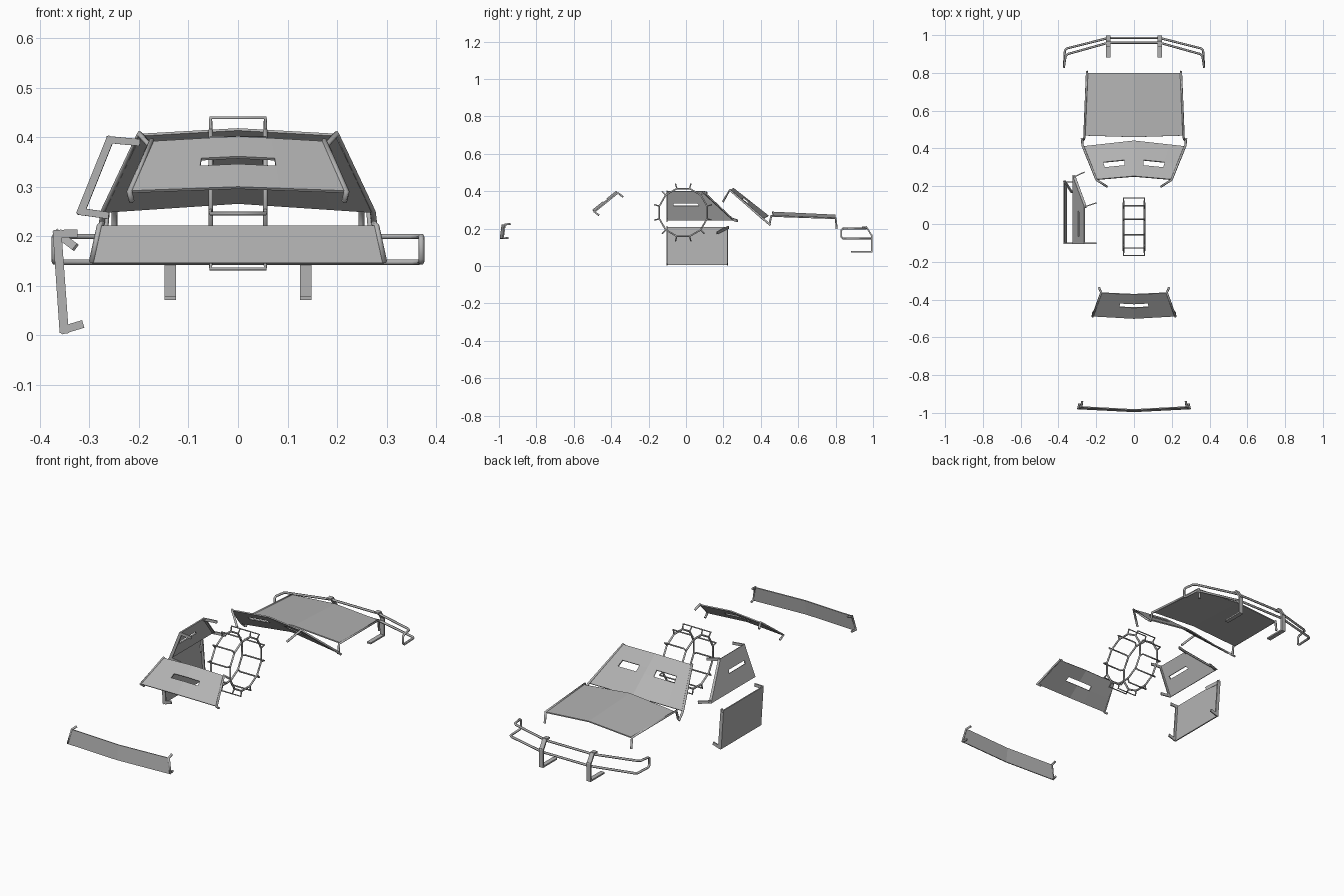
import bpy, bmesh, math
from mathutils import Vector, Matrix

cube = bpy.data.objects.get("Cube")
if cube:
    bpy.data.objects.remove(cube, do_unlink=True)

steel = bpy.data.materials.new("plain_grey_steel")
steel.use_nodes = True
GREY = (0.45, 0.45, 0.45, 1)
steel.diffuse_color = GREY
steel.node_tree.nodes["Principled BSDF"].inputs["Base Color"].default_value = GREY


def finish(name, bm):
    bmesh.ops.recalc_face_normals(bm, faces=bm.faces[:])
    mesh = bpy.data.meshes.new(name)
    bm.to_mesh(mesh)
    bm.free()
    mesh.materials.append(steel)
    obj = bpy.data.objects.new(name, mesh)
    bpy.context.collection.objects.link(obj)
    return obj


def panel(name, surface, us, vs, slots=()):
    """Sheet over a u/v grid, leaving the slot cells open."""
    bm = bmesh.new()
    grid = [[bm.verts.new(surface(u, v)) for u in us] for v in vs]
    for j in range(len(vs) - 1):
        for i in range(len(us) - 1):
            if (i, j) not in slots:
                bm.faces.new((grid[j][i], grid[j][i + 1], grid[j + 1][i + 1], grid[j + 1][i]))
    loose = [v for v in bm.verts if not v.link_faces]
    bmesh.ops.delete(bm, geom=loose, context='VERTS')
    obj = finish(name, bm)
    mod = obj.modifiers.new("thickness", 'SOLIDIFY')
    mod.thickness = 0.006
    mod.offset = 0
    return obj


def creased(low_mid, low_end, top_mid, top_end):
    """Surface bent along the centre line, u from -1 to 1, v from 0 to 1."""
    lm, le, tm, te = map(Vector, (low_mid, low_end, top_mid, top_end))

    def surface(u, v):
        p = lm.lerp(le, abs(u)).lerp(tm.lerp(te, abs(u)), v)
        return Vector((math.copysign(p.x, u), p.y, p.z))
    return surface


def quad(a, b, c, d):
    a, b, c, d = map(Vector, (a, b, c, d))
    return lambda u, v: a.lerp(b, u).lerp(d.lerp(c, u), v)


def ribbon(name, pts, axis, size_axis, size_other):
    """Flat strap of box segments, size_axis measured along the axis."""
    bm = bmesh.new()
    pts = [Vector(p) for p in pts]
    for a, b in zip(pts, pts[1:]):
        d = (b - a).normalized()
        w = Vector(axis)
        w = (w - d * w.dot(d)).normalized()
        rot = Matrix((d, w, d.cross(w))).transposed().to_4x4()
        size = Matrix.Diagonal(((b - a).length + size_other, size_axis, size_other, 1))
        bmesh.ops.create_cube(bm, size=1, matrix=Matrix.Translation((a + b) / 2) @ rot @ size)
    return finish(name, bm)


def tube(name, paths, radius, closed=False, sides=1):
    """Bent bars as a mesh."""
    curve = bpy.data.curves.new(name, 'CURVE')
    curve.dimensions = '3D'
    curve.bevel_depth = radius
    curve.bevel_resolution = sides
    curve.use_fill_caps = True
    for path in paths:
        s = curve.splines.new('POLY')
        s.points.add(len(path) - 1)
        for p, co in zip(s.points, path):
            p.co = (*co, 1)
        s.use_cyclic_u = closed
    temp = bpy.data.objects.new(name + "_path", curve)
    bpy.context.collection.objects.link(temp)
    bpy.context.view_layer.update()
    mesh = bpy.data.meshes.new_from_object(temp.evaluated_get(bpy.context.evaluated_depsgraph_get()))
    bpy.data.objects.remove(temp, do_unlink=True)
    mesh.name = name
    mesh.materials.clear()
    mesh.materials.append(steel)
    obj = bpy.data.objects.new(name, mesh)
    bpy.context.collection.objects.link(obj)
    return obj


def flip(path):
    return [(-x, y, z) for x, y, z in path]


def side_rods(name, path):
    tube(name, [path, flip(path)], 0.006)


# Low panel across the -y end
panel("trunk_panel", creased((0, -0.993, 0.146), (0.295, -0.978, 0.146), (0, -0.983, 0.222), (0.277, -0.968, 0.222)),
      [-1, 0, 1], [0, 1])
side_rods("trunk_panel_hooks", [(0.288, -0.95, 0.15), (0.295, -0.978, 0.15), (0.279, -0.968, 0.222), (0.274, -0.938, 0.226)])

# Small window panel with a central slot
panel("rear_window_panel", creased((0, -0.5, 0.298), (0.215, -0.488, 0.29), (0, -0.372, 0.4), (0.172, -0.364, 0.39)),
      [-1, -0.39, 0, 0.39, 1], [0, 0.45, 0.6, 1], [(1, 1), (2, 1)])
side_rods("rear_window_hooks", [(0.215, -0.465, 0.272), (0.219, -0.49, 0.29), (0.174, -0.364, 0.392), (0.185, -0.337, 0.37)])

# Windscreen panel with two slots
panel("windscreen_panel", creased((0, 0.44, 0.268), (0.27, 0.41, 0.25), (0, 0.252, 0.416), (0.197, 0.235, 0.405)),
      [-1, -0.7, -0.22, 0, 0.22, 0.7, 1], [0, 0.52, 0.67, 1], [(1, 1), (4, 1)])
side_rods("windscreen_hooks", [(0.276, 0.452, 0.218), (0.272, 0.415, 0.25), (0.199, 0.234, 0.407), (0.143, 0.198, 0.345)])

# Bonnet panel
panel("bonnet_panel", creased((0, 0.46, 0.288), (0.262, 0.468, 0.266), (0, 0.8, 0.272), (0.246, 0.8, 0.254)),
      [-1, 0, 1], [0, 1])
side_rods("bonnet_hooks", [(0.267, 0.445, 0.22), (0.263, 0.456, 0.268), (0.249, 0.8, 0.256), (0.249, 0.806, 0.2)])

# Lower door panel with straps at both ends
panel("door_panel", quad((-0.357, -0.105, 0.005), (-0.357, 0.225, 0.005), (-0.371, 0.225, 0.21), (-0.371, -0.105, 0.21)),
      [0, 1], [0, 1])
for name, y, dy, drop in (("rear_door_strap", -0.102, 0, 0), ("front_door_strap", 0.222, -0.05, -0.025)):
    ribbon(name, [(-0.32, y, 0.021), (-0.35, y, 0.012), (-0.364, y, 0.205), (-0.332, y + dy, 0.206 + drop)],
           (0, 1, 0), 0.006, 0.016)

# Side window panel with a slot
panel("side_window_panel", quad((-0.324, -0.105, 0.246), (-0.324, 0.26, 0.246), (-0.262, 0.095, 0.4), (-0.262, -0.105, 0.4)),
      [0, 0.14, 0.62, 1], [0, 0.49, 0.59, 1], [(1, 1)])
ribbon("rear_side_window_strap", [(-0.268, -0.102, 0.243), (-0.316, -0.102, 0.25), (-0.258, -0.102, 0.395), (-0.205, -0.102, 0.39)],
       (0, 1, 0), 0.006, 0.014)
ribbon("front_side_window_strap", [(-0.268, 0.272, 0.243), (-0.316, 0.25, 0.25), (-0.258, 0.092, 0.395), (-0.205, 0.11, 0.39)],
       (-0.37, 0.93, 0), 0.006, 0.014)

# Wheel cage: two twelve-sided hoops joined by raised cleats
CY, CZ, HOOP, TIP, HALF, COUNT = -0.015, 0.287, 0.132, 0.158, 0.055, 12


def rim(x, r, k):
    a = 2 * math.pi * (k + 0.5) / COUNT
    return (x, CY + r * math.cos(a), CZ + r * math.sin(a))


tube("wheel_hoops", [[rim(x, HOOP, k) for k in range(COUNT)] for x in (-HALF, HALF)], 0.005, closed=True)
tube("wheel_cleats", [[rim(-HALF, HOOP, k), rim(-HALF, TIP, k), rim(HALF, TIP, k), rim(HALF, HOOP, k)]
                      for k in range(COUNT)], 0.004)

# Bumper: upper and lower bars forming one closed loop
upper = [(0.135, 0.96, 0.2), (0.35, 0.9, 0.2), (0.362, 0.89, 0.2), (0.37, 0.84, 0.2), (0.37, 0.83, 0.192)]
lower = [(0.37, 0.83, 0.156), (0.37, 0.84, 0.148), (0.366, 0.92, 0.148), (0.354, 0.93, 0.148), (0.135, 0.985, 0.148)]
half = upper + lower
tube("bumper_bars", [half + flip(half)[::-1]], 0.006, closed=True)

# Bumper brackets
for side, x in (("left", 0.137), ("right", -0.137)):
    ribbon(side + "_bumper_bracket", [(x, 0.885, 0.076), (x, 0.992, 0.076), (x, 0.992, 0.165), (x, 0.965, 0.208), (x, 0.945, 0.208)],
           (1, 0, 0), 0.023, 0.008)
